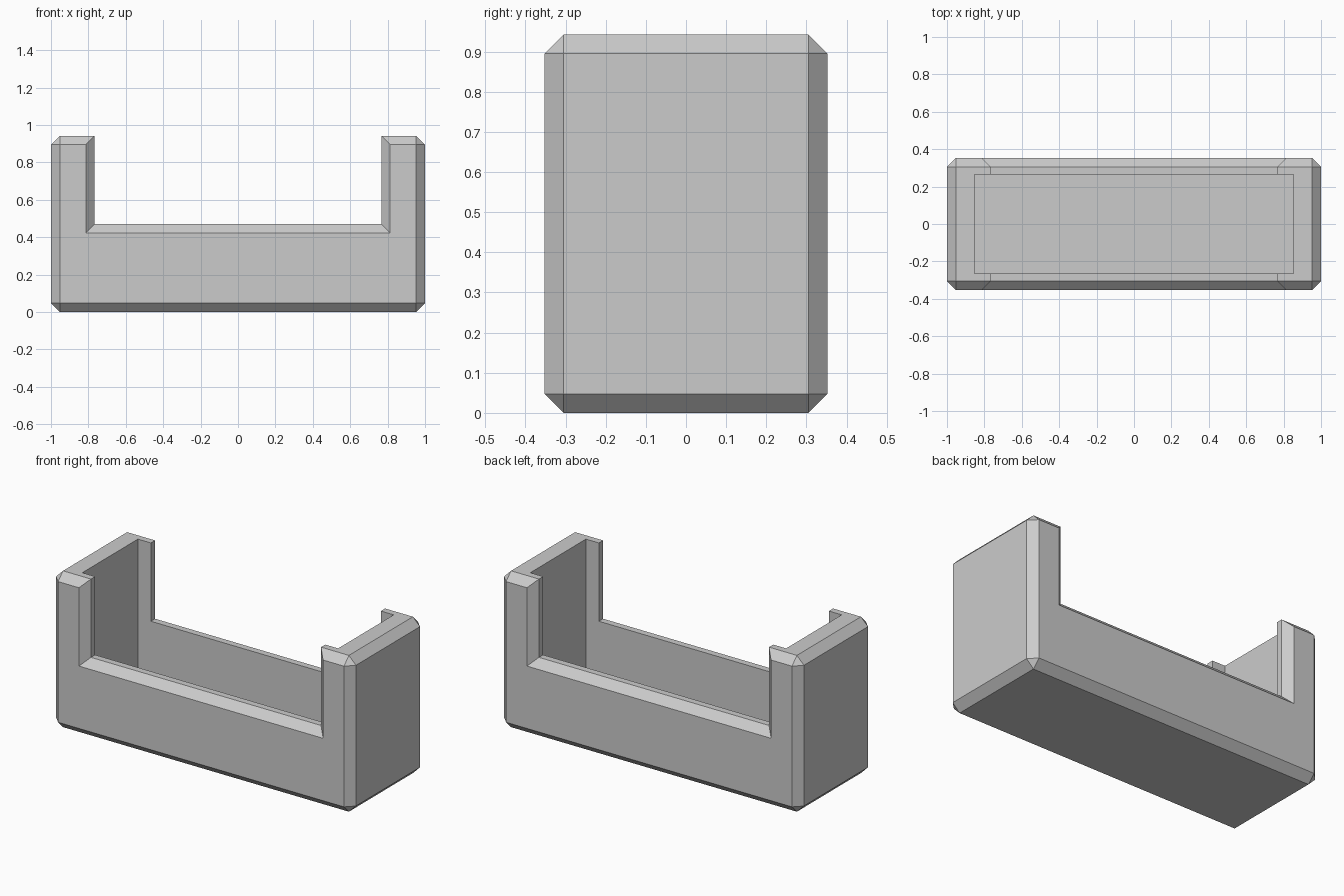
import bpy
import bmesh

cube = bpy.data.objects.get("Cube")
if cube:
    bpy.data.objects.remove(cube, do_unlink=True)

W, D, H = 1.0, 0.352, 0.942      # half width, half depth, height
CHAMFER = 0.047
NOTCH_X, NOTCH_Z = 0.767, 0.47   # opening in the front and back walls
IN_X, IN_Y, FLOOR = 0.853, 0.265, 0.10

grey = bpy.data.materials.new("light grey")
grey.use_nodes = True
colour = (0.6, 0.6, 0.6, 1)
grey.diffuse_color = colour
grey.node_tree.nodes["Principled BSDF"].inputs["Base Color"].default_value = colour


def extruded(name, profile, half_depth, chamfer=0):
    """Extrude an xz profile along y, optionally chamfering its outer edges."""
    bm = bmesh.new()
    face = bm.faces.new([bm.verts.new((x, -half_depth, z)) for x, z in profile])
    ext = bmesh.ops.extrude_face_region(bm, geom=[face])
    moved = [v for v in ext["geom"] if isinstance(v, bmesh.types.BMVert)]
    bmesh.ops.translate(bm, verts=moved, vec=(0, 2 * half_depth, 0))
    bmesh.ops.recalc_face_normals(bm, faces=bm.faces)
    if chamfer:
        # edges running through the opening stay sharp
        edges = [e for e in bm.edges
                 if abs(e.verts[0].co.y - e.verts[1].co.y) < 0.01
                 or abs(e.verts[0].co.x) > W - 0.01]
        bmesh.ops.bevel(bm, geom=edges, offset=chamfer, offset_type='OFFSET',
                        segments=1, profile=0.5, affect='EDGES')
        bmesh.ops.recalc_face_normals(bm, faces=bm.faces)
    mesh = bpy.data.meshes.new(name)
    bm.to_mesh(mesh)
    bm.free()
    mesh.materials.append(grey)
    obj = bpy.data.objects.new(name, mesh)
    bpy.context.collection.objects.link(obj)
    return obj


# Chamfered shell with a wide notch in front and back
half = [(W, 0), (W, H), (NOTCH_X, H), (NOTCH_X, NOTCH_Z)]
shell = extruded("open_holder", half + [(-x, z) for x, z in reversed(half)], D, CHAMFER)

# Hollow interior
cavity = extruded("cavity_cutter",
                  [(-IN_X, FLOOR), (IN_X, FLOOR), (IN_X, H + 0.2), (-IN_X, H + 0.2)], IN_Y)
cut = shell.modifiers.new("hollow", 'BOOLEAN')
cut.operation = 'DIFFERENCE'
cut.solver = 'EXACT'
cut.object = cavity
bpy.context.view_layer.objects.active = shell
bpy.ops.object.modifier_apply(modifier=cut.name)
bpy.data.objects.remove(cavity, do_unlink=True)
